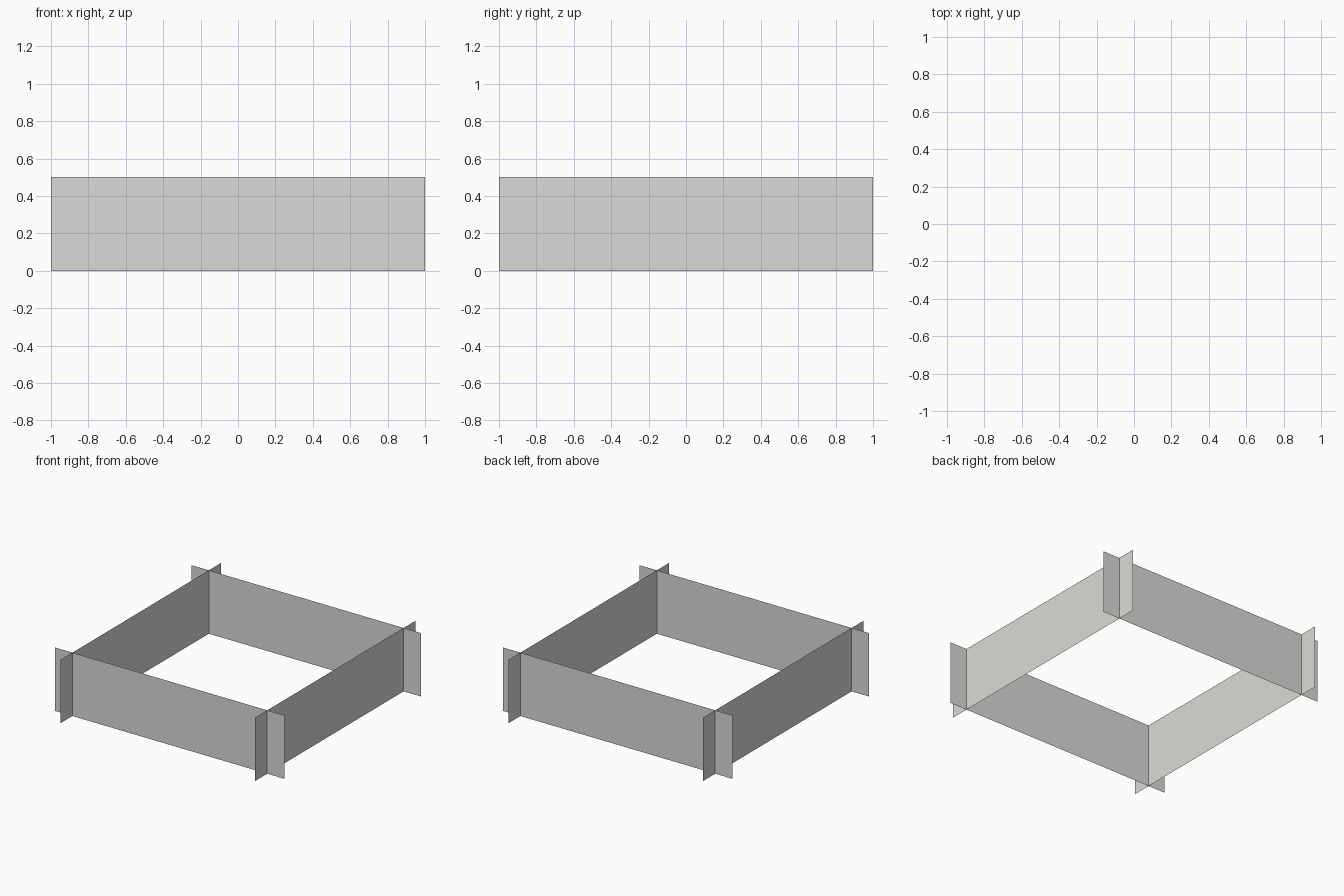
import bpy
import math
from mathutils import Matrix

if "Cube" in bpy.data.objects:
    bpy.data.objects.remove(bpy.data.objects["Cube"])

LENGTH, HEIGHT, OFFSET = 2.0, 0.5, 0.85

grey = bpy.data.materials.new("light grey")
grey.diffuse_color = (0.70, 0.70, 0.68, 1.0)
grey.use_nodes = True
grey.node_tree.nodes["Principled BSDF"].inputs["Base Color"].default_value = grey.diffuse_color


def board(name, angle):
    """Thin upright board, turned about z to its side of the frame."""
    h = LENGTH / 2
    corners = [(-h, -OFFSET, 0), (h, -OFFSET, 0),
               (h, -OFFSET, HEIGHT), (-h, -OFFSET, HEIGHT)]
    mesh = bpy.data.meshes.new(name)
    mesh.from_pydata(corners, [], [(0, 1, 2, 3)])
    mesh.transform(Matrix.Rotation(angle, 4, 'Z'))
    mesh.materials.append(grey)
    obj = bpy.data.objects.new(name, mesh)
    bpy.context.collection.objects.link(obj)


# Four boards crossing near their ends
for i, side in enumerate(("front", "right", "back", "left")):
    board(side + "_board", i * math.pi / 2)
